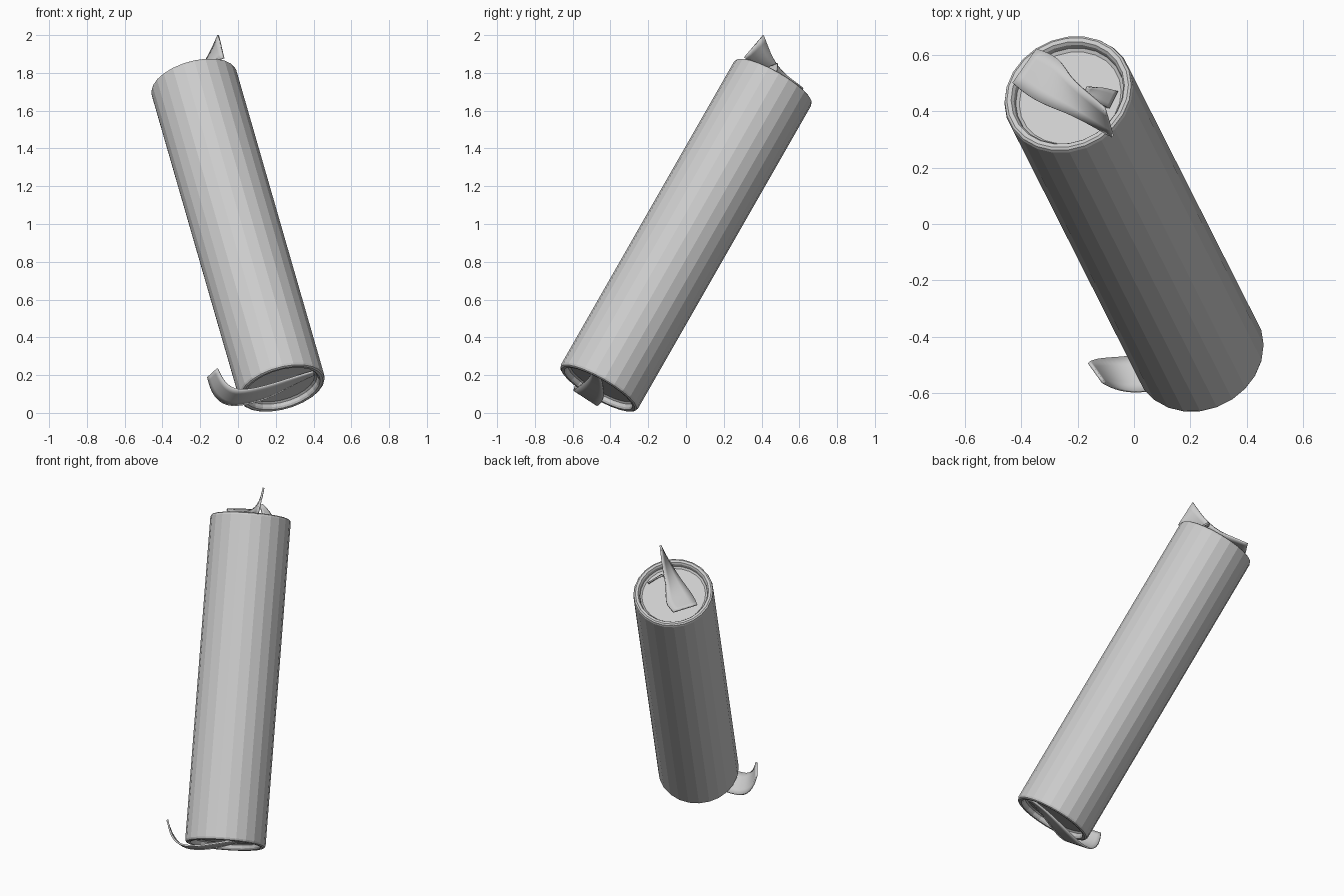
import bpy, bmesh, math
from mathutils import Vector

cube = bpy.data.objects.get("Cube")
if cube:
    bpy.data.objects.remove(cube)

GREY = (0.6, 0.6, 0.6, 1.0)
grey = bpy.data.materials.new("plain grey")
grey.use_nodes = True
grey.diffuse_color = GREY
grey.node_tree.nodes["Principled BSDF"].inputs["Base Color"].default_value = GREY


def add_object(name, bm):
    bmesh.ops.recalc_face_normals(bm, faces=bm.faces)
    mesh = bpy.data.meshes.new(name)
    bm.to_mesh(mesh)
    bm.free()
    mesh.materials.append(grey)
    obj = bpy.data.objects.new(name, mesh)
    bpy.context.collection.objects.link(obj)
    return obj


# Leaning tube: a lathed profile with rounded rims and sunken end caps
SIDES = 24
HALF = 0.967
axis = Vector((-0.243, 0.481, 0.842)).normalized()
tilt = axis.to_track_quat('Z', 'Y')
centre = Vector((0, 0, 0.941))

rim = [(0.186, -0.038), (0.197, -0.03), (0.2, -0.012), (0.207, -0.002),
       (0.222, 0), (0.231, -0.005), (0.235, -0.016)]
profile = [(r, HALF + h) for r, h in rim]
profile += [(r, -h) for r, h in reversed(profile)]

bm = bmesh.new()
rings = []
for r, h in profile:
    ring = []
    for i in range(SIDES):
        a = math.tau * (i + 0.5) / SIDES
        p = Vector((r * math.cos(a), r * math.sin(a), h))
        ring.append(bm.verts.new(centre + tilt @ p))
    rings.append(ring)
for low, high in zip(rings, rings[1:]):
    for i in range(SIDES):
        j = (i + 1) % SIDES
        bm.faces.new((low[i], low[j], high[j], high[i]))
bm.faces.new(rings[0])
bm.faces.new(rings[-1])
add_object("tube", bm)


def ribbon(name, edge_a, edge_b, thickness=0.01, levels=2):
    """Thin strip lofted between two matching edge paths."""
    bm = bmesh.new()
    a = [bm.verts.new(p) for p in edge_a]
    b = [bm.verts.new(p) for p in edge_b]
    for i in range(len(a) - 1):
        bm.faces.new((a[i], a[i + 1], b[i + 1], b[i]))
    for v in (a[0], a[-1], b[0], b[-1]):
        v.tag = True
    crease = bm.edges.layers.float.new("crease_edge")
    for e in bm.edges:
        if e.is_boundary:
            e[crease] = 0.6
    obj = add_object(name, bm)
    sub = obj.modifiers.new("smooth", 'SUBSURF')
    sub.levels = sub.render_levels = levels
    sub.boundary_smooth = 'PRESERVE_CORNERS'
    solid = obj.modifiers.new("thickness", 'SOLIDIFY')
    solid.thickness = thickness
    solid.offset = 0
    for poly in obj.data.polygons:
        poly.use_smooth = True
    return obj


# Upper ribbon: lies flat over the cap, then twists upright at the rim
ribbon("upper_ribbon",
       [(-0.43, 0.50, 1.74), (-0.355, 0.435, 1.755), (-0.23, 0.39, 1.81),
        (-0.15, 0.35, 1.85), (-0.075, 0.31, 1.88)],
       [(-0.345, 0.62, 1.715), (-0.26, 0.59, 1.74), (-0.23, 0.52, 1.79),
        (-0.16, 0.46, 1.87), (-0.105, 0.41, 2.0)])

# Small folded flap behind the upright end
ribbon("upper_flap",
       [(-0.175, 0.47, 1.84), (-0.13, 0.43, 1.83), (-0.09, 0.41, 1.79)],
       [(-0.165, 0.485, 1.85), (-0.11, 0.485, 1.81), (-0.06, 0.47, 1.765)])

# Lower ribbon: crosses the lower opening and curls up outside the tube
ribbon("lower_ribbon",
       [(-0.16, -0.49, 0.19), (-0.14, -0.48, 0.11), (-0.085, -0.475, 0.045),
        (0.0, -0.47, 0.035), (0.15, -0.43, 0.07), (0.30, -0.44, 0.155),
        (0.40, -0.46, 0.20)],
       [(-0.11, -0.56, 0.235), (-0.075, -0.58, 0.16), (-0.02, -0.595, 0.12),
        (0.06, -0.595, 0.12), (0.18, -0.55, 0.15), (0.33, -0.50, 0.20),
        (0.40, -0.50, 0.22)])
